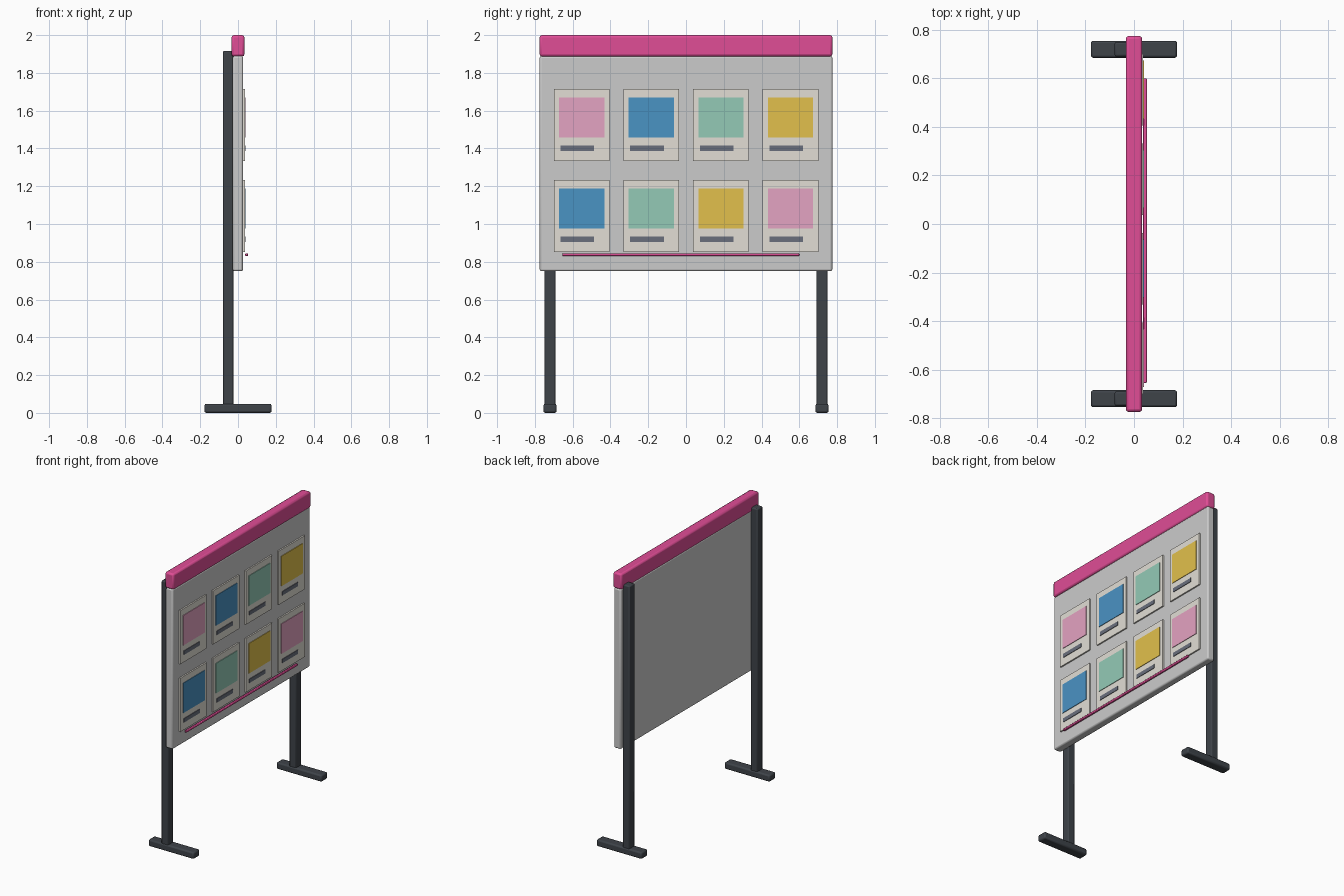
import bpy

if "Cube" in bpy.data.objects:
    bpy.data.objects.remove(bpy.data.objects["Cube"])


def material(name, r, g, b):
    def lin(c):
        c /= 255
        return c / 12.92 if c < 0.04045 else ((c + 0.055) / 1.055) ** 2.4
    m = bpy.data.materials.new(name)
    m.diffuse_color = (lin(r), lin(g), lin(b), 1)
    m.use_nodes = True
    m.node_tree.nodes["Principled BSDF"].inputs["Base Color"].default_value = m.diffuse_color
    return m


def box(name, lo, hi, mat=None, bevel=0):
    size = [b - a for a, b in zip(lo, hi)]
    bpy.ops.mesh.primitive_cube_add(size=1, location=[(a + b) / 2 for a, b in zip(lo, hi)])
    ob = bpy.context.object
    ob.name = name
    ob.scale = size
    bpy.ops.object.transform_apply(location=False, rotation=False, scale=True)
    if mat:
        ob.data.materials.append(mat)
    if bevel:
        mod = ob.modifiers.new("Bevel", 'BEVEL')
        mod.width = bevel
        mod.segments = 2
        bpy.ops.object.shade_smooth_by_angle()
    return ob


magenta = material("magenta", 224, 77, 150)
dark = material("dark_metal", 62, 67, 73)
paper = material("paper", 226, 222, 213)
ink = material("ink", 106, 111, 124)
pink = material("pink", 228, 163, 194)
blue = material("blue", 74, 147, 196)
mint = material("mint", 148, 202, 182)
yellow = material("yellow", 226, 192, 76)

# Panel and header
box("board", (-0.028, -0.775, 0.75), (0.027, 0.775, 1.89), None, 0.01)
box("header_bar", (-0.034, -0.775, 1.887), (0.034, 0.775, 2.0), magenta, 0.012)

# Posts and feet
for side, y in (("right", -0.72), ("left", 0.72)):
    box(side + "_post", (-0.08, y - 0.03, 0.03), (-0.024, y + 0.03, 1.917), dark, 0.008)
    box(side + "_foot", (-0.178, y - 0.035, 0), (0.178, y + 0.035, 0.048), dark, 0.01)

# Pinned cards: sheet, picture and caption bar
rows = ((1.715, (pink, blue, mint, yellow)), (1.233, (blue, mint, yellow, pink)))
for r, (top, colours) in enumerate(rows):
    for c, colour in enumerate(colours):
        y = -0.70 + c * 0.3685
        tag = f"_{r + 1}_{c + 1}"
        box("card" + tag, (0.026, y, top - 0.382), (0.037, y + 0.295, top), paper)
        box("picture" + tag, (0.036, y + 0.028, top - 0.258), (0.041, y + 0.268, top - 0.045), colour)
        box("caption" + tag, (0.036, y + 0.036, top - 0.328), (0.041, y + 0.214, top - 0.3), ink)

# Thin rail along the bottom of the cards
box("lower_rail", (0.038, -0.655, 0.83), (0.053, 0.6, 0.845), magenta, 0.004)
